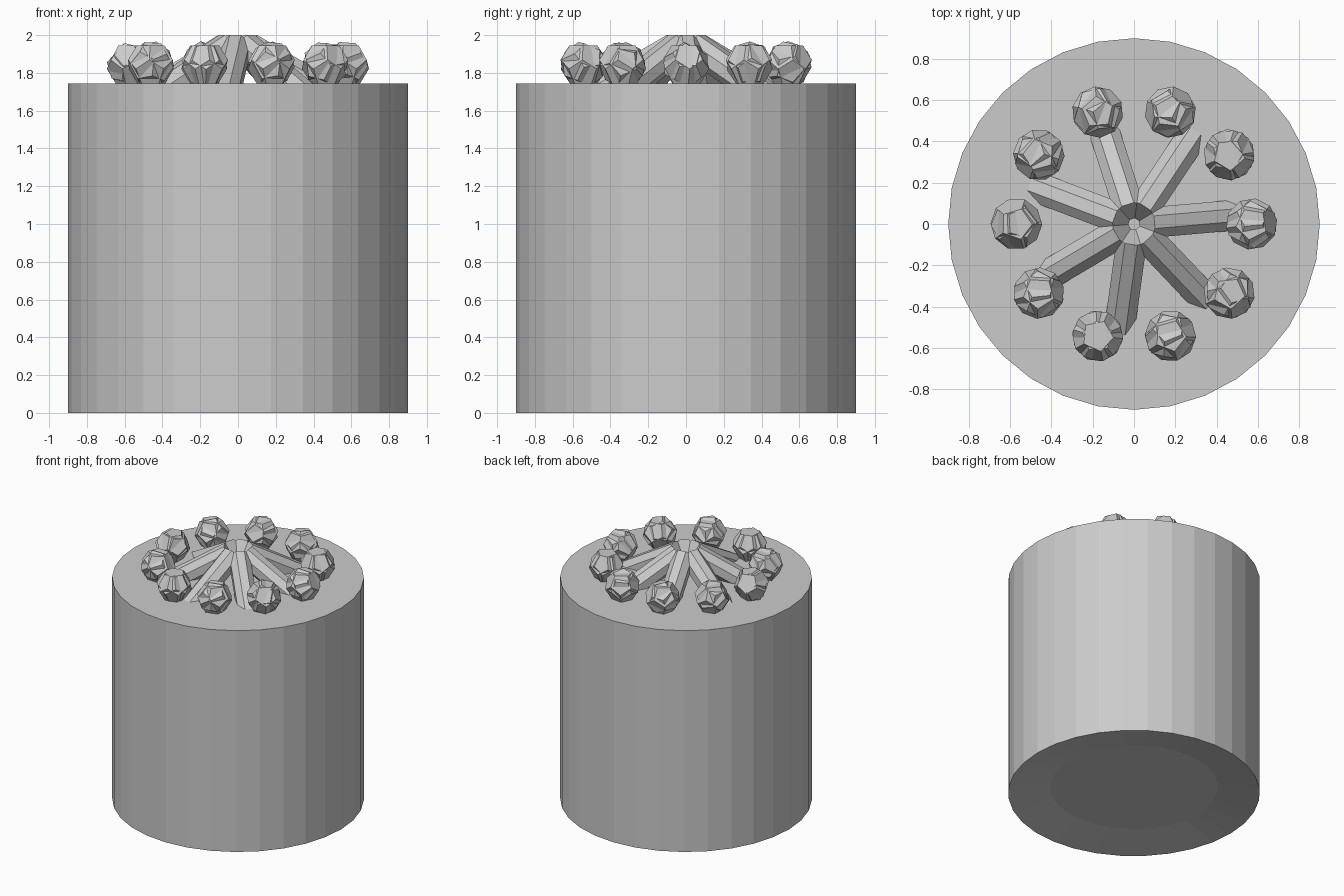
import bpy, bmesh, math, random
from mathutils import Vector, Matrix, Euler

random.seed(4)
if "Cube" in bpy.data.objects:
    bpy.data.objects.remove(bpy.data.objects["Cube"], do_unlink=True)

grey = bpy.data.materials.new("plain_grey")
grey.use_nodes = True
grey.diffuse_color = (0.6, 0.6, 0.6, 1)
grey.node_tree.nodes["Principled BSDF"].inputs["Base Color"].default_value = (0.6, 0.6, 0.6, 1)

BASE_TOP = 1.745


def add_object(name, bm):
    bmesh.ops.recalc_face_normals(bm, faces=bm.faces)
    mesh = bpy.data.meshes.new(name)
    bm.to_mesh(mesh)
    bm.free()
    mesh.materials.append(grey)
    obj = bpy.data.objects.new(name, mesh)
    bpy.context.collection.objects.link(obj)
    return obj


# Round base with a shallow dished underside
bm = bmesh.new()
bmesh.ops.create_cone(bm, cap_ends=True, segments=32, radius1=0.9, radius2=0.9, depth=BASE_TOP,
                      matrix=Matrix.Translation((0, 0, BASE_TOP / 2)))
bm.normal_update()
bottom = [f for f in bm.faces if f.normal.z < -0.9]
bmesh.ops.inset_region(bm, faces=bottom, thickness=0.3, depth=-0.05)
add_object("base", bm)

# Seven spokes sloping down from the hub into the base
SLOPE = math.radians(30)
for i in range(7):
    bm = bmesh.new()
    length = 0.6
    bmesh.ops.create_cone(bm, cap_ends=True, segments=8, radius1=0.08, radius2=0.08, depth=length,
                          matrix=Matrix.Rotation(math.pi / 8, 4, 'Z'))
    turn = Matrix.Rotation(math.radians(5) + i * math.tau / 7, 4, 'Z')
    place = Matrix.Translation((0.0625, 0, 1.936)) @ Matrix.Rotation(math.pi / 2 + SLOPE, 4, 'Y')
    bmesh.ops.transform(bm, verts=bm.verts,
                        matrix=turn @ place @ Matrix.Translation((0, 0, length / 2)))
    add_object(f"spoke_{i + 1}", bm)


def add_dodecahedron(bm, radius, matrix):
    """Twelve-sided solid resting on a flat face, made from the face centres of an icosphere."""
    ico = bmesh.new()
    bmesh.ops.create_icosphere(ico, subdivisions=1, radius=1)
    points = [f.calc_center_median().normalized() * radius for f in ico.faces]
    ico.free()
    verts = [bm.verts.new(matrix @ p) for p in points]
    hull = bmesh.ops.convex_hull(bm, input=verts)
    edges = {e for v in verts for e in v.link_edges}
    bmesh.ops.dissolve_limit(bm, angle_limit=0.02, verts=verts, edges=list(edges))


# Ring of ten faceted stones, each made of two overlapping solids
for i in range(10):
    bm = bmesh.new()
    a = i * math.tau / 10
    centre = Matrix.Translation((0.57 * math.cos(a), 0.57 * math.sin(a), BASE_TOP + 0.1))
    add_dodecahedron(bm, 0.127, centre @ Matrix.Rotation(random.uniform(0, 6), 4, 'Z'))
    tilt = Euler([random.uniform(0, 6) for _ in range(3)]).to_matrix().to_4x4()
    add_dodecahedron(bm, 0.124, centre @ tilt)
    add_object(f"stone_{i + 1}", bm)
